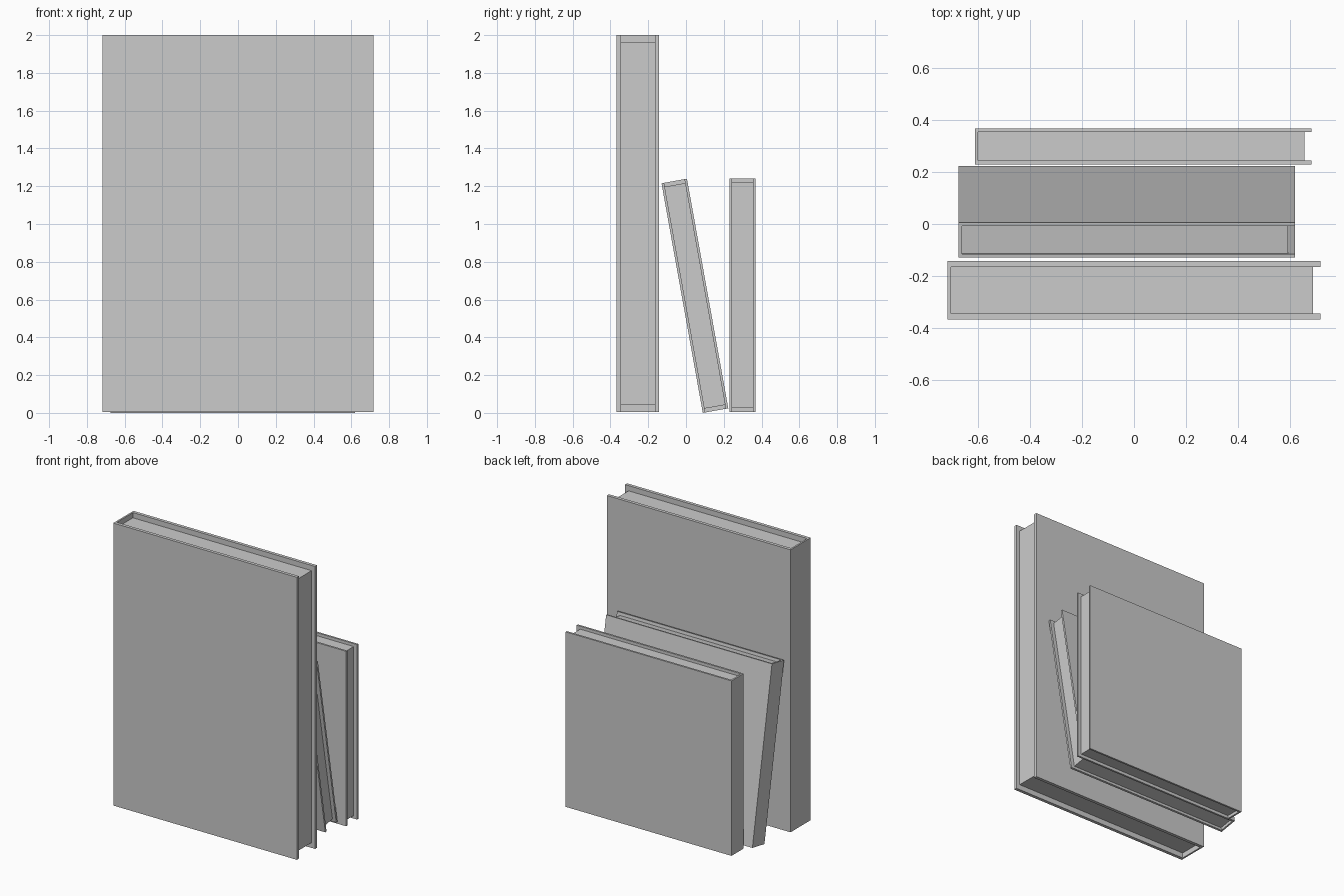
import bpy
import bmesh
import math

if "Cube" in bpy.data.objects:
    bpy.data.objects.remove(bpy.data.objects["Cube"], do_unlink=True)

grey = bpy.data.materials.new("plain grey")
grey.use_nodes = True
grey.diffuse_color = (0.6, 0.6, 0.6, 1)
grey.node_tree.nodes["Principled BSDF"].inputs["Base Color"].default_value = (0.6, 0.6, 0.6, 1)


def prism(name, outline, z0, z1, location, lean):
    """Extrude a flat outline upwards and stand it in place."""
    bm = bmesh.new()
    base = bm.faces.new([bm.verts.new((x, y, z0)) for x, y in outline])
    top = bmesh.ops.extrude_face_region(bm, geom=[base])["geom"]
    rising = [v for v in top if isinstance(v, bmesh.types.BMVert)]
    bmesh.ops.translate(bm, verts=rising, vec=(0, 0, z1 - z0))
    bmesh.ops.recalc_face_normals(bm, faces=bm.faces)
    mesh = bpy.data.meshes.new(name)
    bm.to_mesh(mesh)
    bm.free()
    mesh.materials.append(grey)
    obj = bpy.data.objects.new(name, mesh)
    obj.location = location
    obj.rotation_euler.x = math.radians(lean)
    bpy.context.collection.objects.link(obj)


def book(name, location, width, depth, height, board, spine, inset, gap, lean=0):
    """U-shaped cover with the spine at x = 0, and a page block set inside it."""
    back = depth - board
    cover = [(0, 0), (width, 0), (width, board), (spine, board),
             (spine, back), (width, back), (width, depth), (0, depth)]
    edge = width - inset
    pages = [(spine, board), (edge, board), (edge, back), (spine, back)]
    prism(name + "_cover", cover, 0, height, location, lean)
    prism(name + "_pages", pages, gap, height - gap, location, lean)


# Tall book in front, leaning small book, upright small book behind
book("tall_book", (-0.717, -0.367, 0.006), 1.434, 0.225, 1.994, 0.023, 0.012, 0.027, 0.037)
small = dict(width=1.295, depth=0.137, height=1.235, board=0.0135, spine=0.012,
             inset=0.027, gap=0.021)
book("leaning_book", (-0.675, 0.089, 0), lean=10.2, **small)
book("upright_book", (-0.612, 0.23, 0.006), **small)
